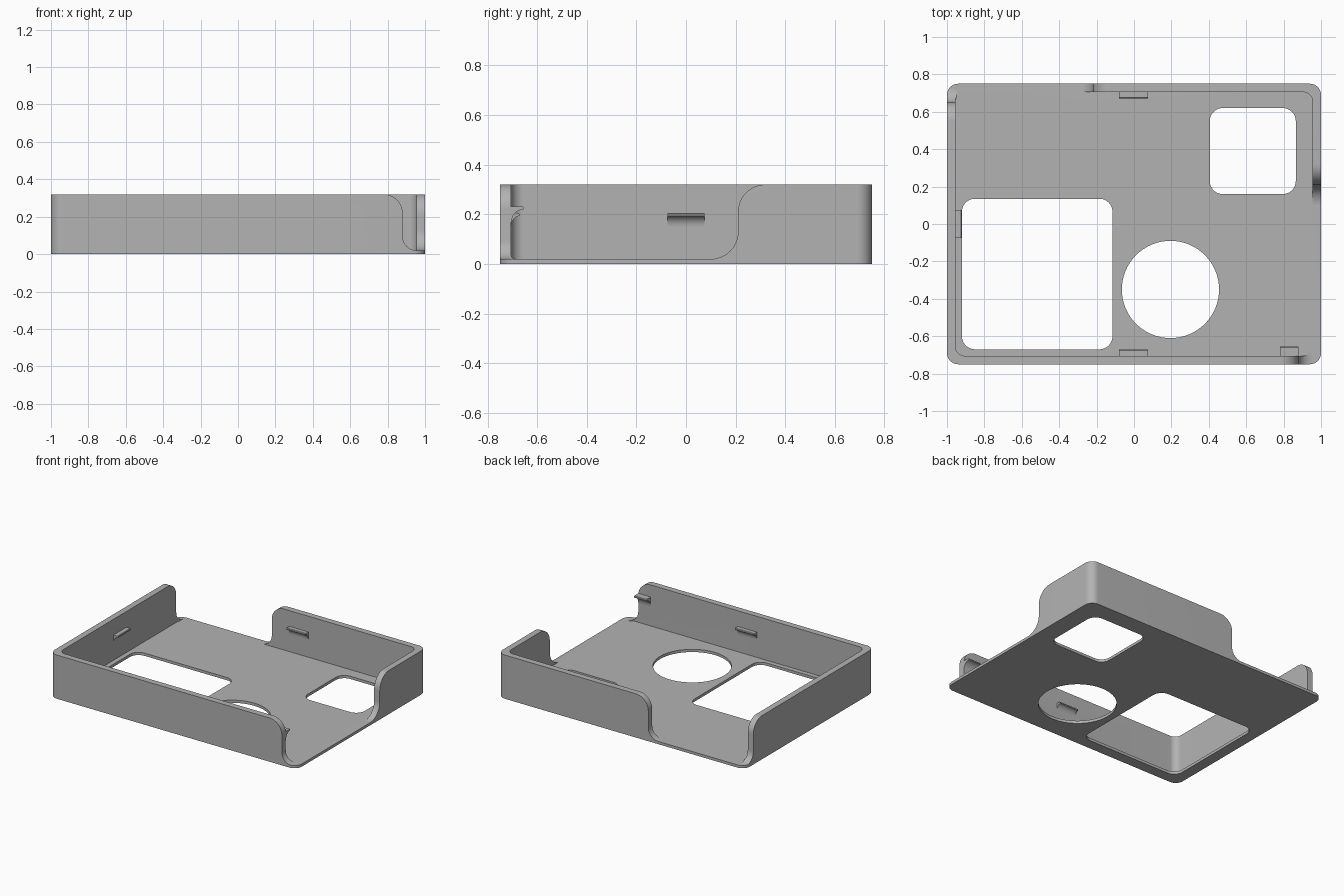
import bpy, bmesh
from math import sin, cos, pi, radians

if "Cube" in bpy.data.objects:
    bpy.data.objects.remove(bpy.data.objects["Cube"])

HX, HY, H = 1.0, 0.75, 0.32      # half width, half depth, height
WALL, FLOOR = 0.045, 0.02

grey = bpy.data.materials.new("matte grey")
grey.use_nodes = True
COLOUR = (0.45, 0.45, 0.45, 1)
grey.diffuse_color = COLOUR
grey.node_tree.nodes["Principled BSDF"].inputs["Base Color"].default_value = COLOUR


def arc(cx, cy, r, a0, a1, n=12):
    return [(cx + r * cos(radians(a0 + (a1 - a0) * i / n)),
             cy + r * sin(radians(a0 + (a1 - a0) * i / n))) for i in range(n + 1)]


def rounded_rect(x0, x1, y0, y1, r):
    return (arc(x1 - r, y1 - r, r, 0, 90) + arc(x0 + r, y1 - r, r, 90, 180)
            + arc(x0 + r, y0 + r, r, 180, 270) + arc(x1 - r, y0 + r, r, 270, 360))


def prism(name, profile, lo, hi, axis="Z"):
    """Extrude a closed 2D profile along an axis."""
    place = {"X": lambda u, v, w: (w, u, v),
             "Y": lambda u, v, w: (u, w, v),
             "Z": lambda u, v, w: (u, v, w)}[axis]
    bm = bmesh.new()
    low = [bm.verts.new(place(u, v, lo)) for u, v in profile]
    high = [bm.verts.new(place(u, v, hi)) for u, v in profile]
    bm.faces.new(low)
    bm.faces.new(high)
    for i in range(len(low)):
        j = (i + 1) % len(low)
        bm.faces.new((low[i], low[j], high[j], high[i]))
    bmesh.ops.recalc_face_normals(bm, faces=bm.faces)
    mesh = bpy.data.meshes.new(name)
    bm.to_mesh(mesh)
    bm.free()
    mesh.materials.append(grey)
    obj = bpy.data.objects.new(name, mesh)
    bpy.context.collection.objects.link(obj)
    return obj


def opening(far, edge, d, r_low, r_top):
    """Wall cut-out with a concave foot and a rounded top; d points into the wall."""
    foot = [(edge + d * (u - r_low), FLOOR + r_low + v) for u, v in arc(0, 0, r_low, -90, 0)]
    top = [(edge + d * (r_top + u), H - r_top + v) for u, v in arc(0, 0, r_top, 180, 90)]
    return [(far, FLOOR)] + foot + top + [(edge + d * r_top, 0.5), (far, 0.5)]


def finish(obj):
    bpy.ops.object.select_all(action="DESELECT")
    obj.select_set(True)
    bpy.context.view_layer.objects.active = obj
    bpy.ops.object.shade_smooth_by_angle(angle=radians(30))


# Tray: rounded block, hollowed, pierced and opened at two corners
tray = prism("tray", rounded_rect(-HX, HX, -HY, HY, 0.06), 0, H)
cutters = [
    prism("cavity_cutter", rounded_rect(-HX + WALL, HX - WALL, -HY + WALL, HY - WALL, 0.05), FLOOR, 0.5),
    prism("large_window_cutter", rounded_rect(-0.92, -0.115, -0.67, 0.135, 0.07), -0.1, 0.1),
    prism("small_window_cutter", rounded_rect(0.405, 0.865, 0.16, 0.62, 0.07), -0.1, 0.1),
    prism("round_hole_cutter", arc(0.195, -0.35, 0.26, 0, 360, 64)[:-1], -0.1, 0.1),
    prism("front_opening_cutter", opening(1.1, 0.88, -1, 0.075, 0.1), -0.8, -0.6, "Y"),
    prism("left_opening_cutter", opening(-0.7, 0.21, 1, 0.11, 0.11), 0.945, 1.1, "X"),
    prism("right_opening_cutter", opening(0.9, 0.65, -1, 0.075, 0.1), -1.1, -0.88, "X"),
    prism("back_opening_cutter", opening(-0.95, -0.22, 1, 0.08, 0.1), 0.65, 0.8, "Y"),
]
bpy.context.view_layer.objects.active = tray
for cutter in cutters:
    mod = tray.modifiers.new(cutter.name, "BOOLEAN")
    mod.operation, mod.solver, mod.object = "DIFFERENCE", "EXACT", cutter
    bpy.ops.object.modifier_apply(modifier=mod.name)
    bpy.data.objects.remove(cutter)
finish(tray)


# Snap clips: flat on top, hollow curve underneath, on the inner wall faces
def clip(name, wall, d, lo, hi, axis, depth, z_top, drop):
    lip = 0.012
    under = [(wall + d * depth * (1 - cos(a)), z_top - drop + (drop - lip) * sin(a))
             for a in (i * pi / 20 for i in range(11))]
    profile = [(wall - d * 0.01, z_top - drop)] + under + [
        (wall + d * depth, z_top - 0.004), (wall + d * (depth - 0.004), z_top),
        (wall - d * 0.01, z_top)]
    finish(prism(name, profile, lo, hi, axis))


clip("front_clip", -HY + WALL, 1, -0.08, 0.075, "X", 0.033, 0.205, 0.055)
clip("back_clip", HY - WALL, -1, -0.08, 0.075, "X", 0.033, 0.205, 0.055)
clip("right_clip", -HX + WALL, 1, -0.075, 0.075, "Y", 0.035, 0.205, 0.055)
clip("front_end_clip", -HY + WALL, 1, 0.78, 0.88, "X", 0.05, 0.232, 0.07)
